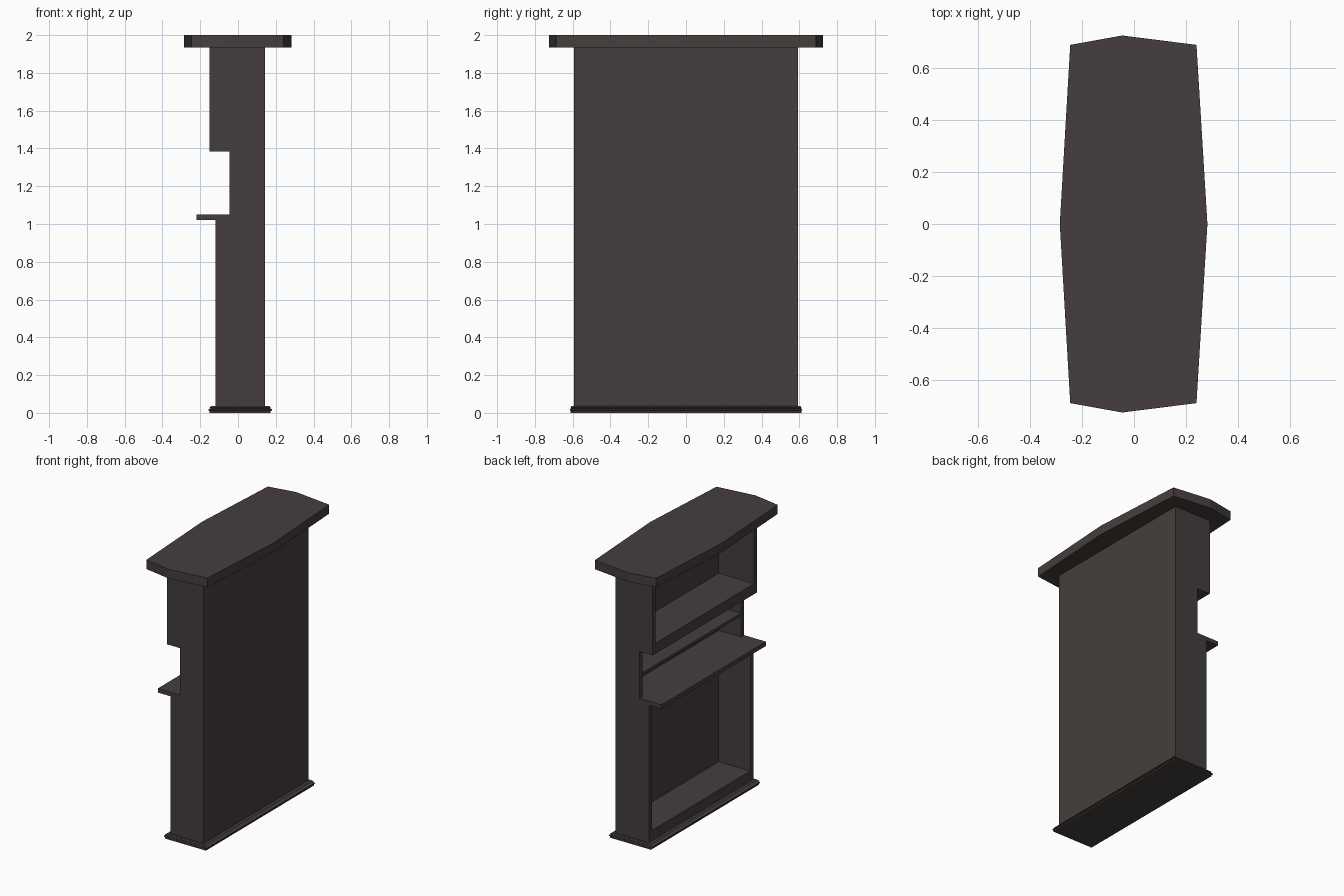
import bpy, bmesh

if "Cube" in bpy.data.objects:
    bpy.data.objects.remove(bpy.data.objects["Cube"])

wood = bpy.data.materials.new("dark brown wood")
wood.diffuse_color = (0.060, 0.048, 0.047, 1)
wood.use_nodes = True
wood.node_tree.nodes["Principled BSDF"].inputs["Base Color"].default_value = wood.diffuse_color


def finish(name, bm):
    bmesh.ops.recalc_face_normals(bm, faces=bm.faces)
    me = bpy.data.meshes.new(name)
    bm.to_mesh(me)
    bm.free()
    me.materials.append(wood)
    ob = bpy.data.objects.new(name, me)
    bpy.context.collection.objects.link(ob)
    return ob


def loft(name, rings):
    """Closed solid through a stack of equal-length point rings."""
    bm = bmesh.new()
    vs = [[bm.verts.new(p) for p in r] for r in rings]
    n = len(vs[0])
    for a, b in zip(vs, vs[1:]):
        for i in range(n):
            j = (i + 1) % n
            bm.faces.new((a[i], a[j], b[j], b[i]))
    bm.faces.new(vs[0])
    bm.faces.new(vs[-1])
    return finish(name, bm)


def rect(x0, x1, y, z):
    return [(x0, -y, z), (x1, -y, z), (x1, y, z), (x0, y, z)]


def box(name, x0, x1, y, z0, z1):
    return loft(name, [rect(x0, x1, y, z0), rect(x0, x1, y, z1)])


BACK, HALF, T = 0.143, 0.592, 0.035

# Stepped side panels, cut from one profile and mirrored
profile = [(BACK, 0.03), (-0.12, 0.03), (-0.12, 1.03), (-0.045, 1.03),
           (-0.045, 1.385), (-0.15, 1.385), (-0.15, 1.94), (BACK, 1.94)]
for side, s in (("left", 1), ("right", -1)):
    loft(side + "_side_panel",
         [[(x, s * y, z) for x, z in profile] for y in (HALF - T, HALF)])

# Back panel, floors and shelf between the sides
inner = HALF - T
box("back_panel", BACK - 0.012, BACK, inner, 0.03, 1.94)
box("lower_floor", -0.12, BACK - 0.012, inner, 0.03, 0.11)
box("upper_floor", -0.15, BACK - 0.012, inner, 1.385, 1.46)
box("middle_shelf", -0.045, BACK - 0.012, inner, 1.20, 1.22)

# Counter: projecting ledge plus the part inside the cabinet
box("counter_ledge", -0.22, -0.045, HALF, 1.02, 1.05)
box("counter_inside", -0.045, BACK - 0.012, inner, 1.02, 1.05)

# Base moulding: stacked offsets around the foot
steps = [(0.030, 0.0), (0.030, 0.010), (0.037, 0.013), (0.037, 0.019),
         (0.026, 0.024), (0.031, 0.028), (0.022, 0.036)]
loft("base_moulding", [rect(-0.12 - d, BACK + d, HALF + d * 0.62, z)
                       for d, z in steps])

# Faceted overhanging top slab
outline = [(-0.285, 0), (-0.245, -0.688), (-0.045, -0.724), (0.24, -0.688),
           (0.282, 0), (0.24, 0.688), (-0.045, 0.724), (-0.245, 0.688)]
loft("top_slab", [[(x, y, z) for x, y in outline] for z in (1.935, 2.0)])
